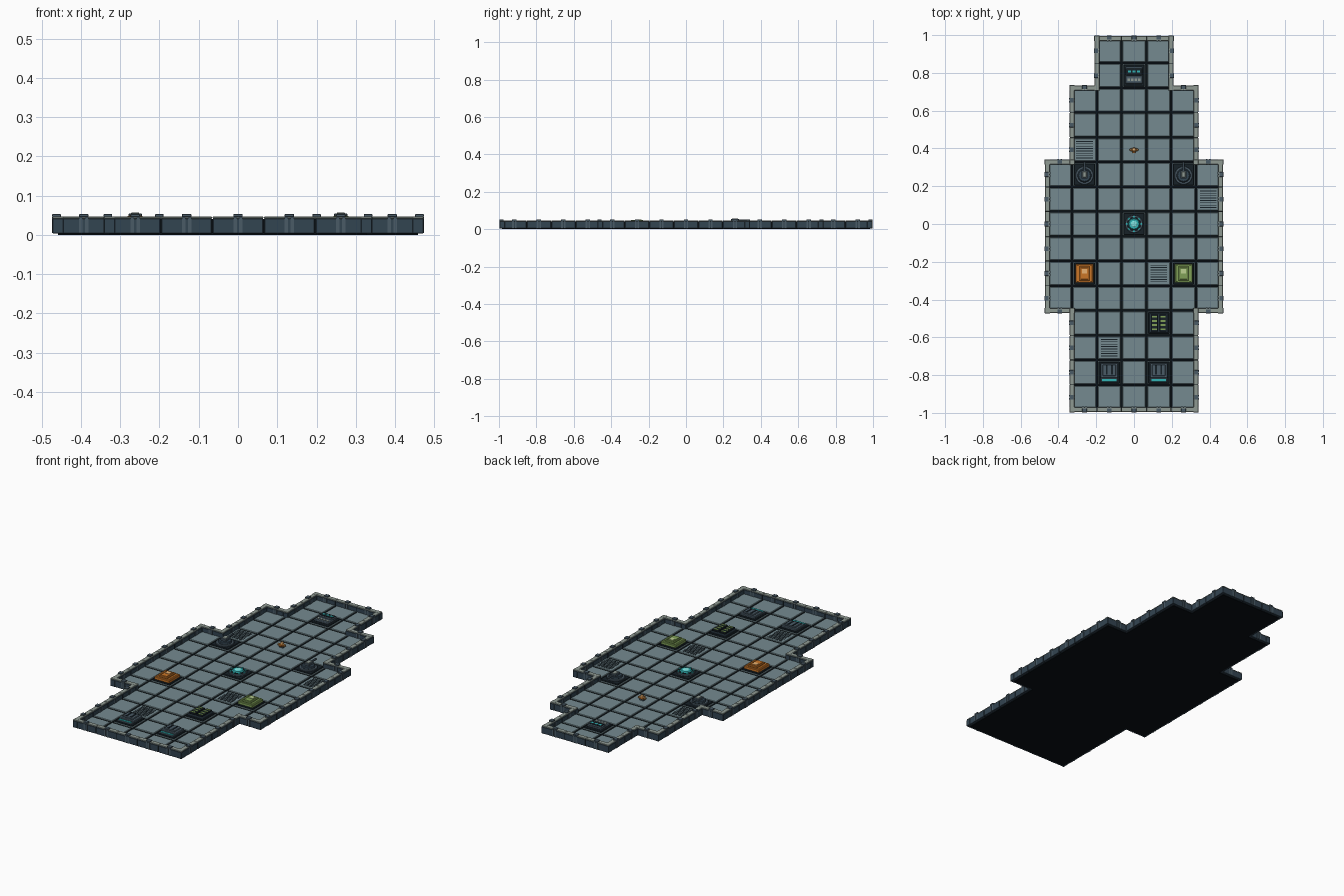
import bpy, bmesh, math
from mathutils import Matrix, Vector

if "Cube" in bpy.data.objects:
    bpy.data.objects.remove(bpy.data.objects["Cube"])

T = 0.131          # floor tile pitch
FLOOR = 0.018      # top of floor plates
mats = {}


def material(name, hexcode):
    lin = [(int(hexcode[i:i + 2], 16) / 255) ** 2.2 for i in (0, 2, 4)]
    m = bpy.data.materials.new(name)
    m.diffuse_color = (*lin, 1)
    m.use_nodes = True
    m.node_tree.nodes["Principled BSDF"].inputs["Base Color"].default_value = m.diffuse_color
    mats[name] = m


for n, h in dict(floor="74898f", wall="364652", dark="12181c", steel="4b5b66", trim="8d9891",
                 black="1d262c", orange="c9752b", amber="e8b070", green="7f9f58", pale="b9cf8f",
                 teal="35b3b5", glow="7fe0dc", tan="b98f5c").items():
    material(n, h)


class Part:
    """Collects boxes and cylinders into one named object."""

    def __init__(self, name, mat, bevel=0.0):
        self.name, self.mat, self.bevel, self.bm = name, mat, bevel, bmesh.new()

    def box(self, x, y, z0, z1, sx, sy, rot=0):
        m = (Matrix.Translation((x, y, (z0 + z1) / 2)) @ Matrix.Rotation(rot, 4, 'Z')
             @ Matrix.Diagonal((sx, sy, z1 - z0, 1)))
        bmesh.ops.create_cube(self.bm, size=1, matrix=m)
        return self

    def cyl(self, x, y, z0, z1, r, r2=None, n=16):
        bmesh.ops.create_cone(self.bm, cap_ends=True, segments=n, radius1=r,
                              radius2=r if r2 is None else r2, depth=z1 - z0,
                              matrix=Matrix.Translation((x, y, (z0 + z1) / 2)))
        return self

    def done(self):
        me = bpy.data.meshes.new(self.name)
        self.bm.to_mesh(me)
        self.bm.free()
        ob = bpy.data.objects.new(self.name, me)
        bpy.context.collection.objects.link(ob)
        me.materials.append(mats[self.mat])
        if self.bevel:
            b = ob.modifiers.new("bevel", 'BEVEL')
            b.width, b.segments = self.bevel, 1
        return ob


# Deck outline in tiles: half profile mirrored across x
half = [(1.5, 7.5), (1.5, 5.5), (2.5, 5.5), (2.5, 2.5), (3.5, 2.5), (3.5, -3.5), (2.5, -3.5), (2.5, -7.5)]
outline = half + [(-x, y) for x, y in reversed(half)]
slab = Part("base_slab", "dark")
face = slab.bm.faces.new([slab.bm.verts.new((x * T, y * T, 0)) for x, y in outline])
ext = bmesh.ops.extrude_face_region(slab.bm, geom=[face])
bmesh.ops.translate(slab.bm, vec=(0, 0, 0.013), verts=[v for v in ext["geom"] if isinstance(v, bmesh.types.BMVert)])
bmesh.ops.recalc_face_normals(slab.bm, faces=slab.bm.faces[:])
slab.done()


def half_width(row):
    return 1 if row >= 6 else 2 if row >= 3 else 3 if row >= -3 else 2


cells = {(c, r) for r in range(-7, 8) for c in range(-half_width(r), half_width(r) + 1)}

# Floor plates
plates = Part("floor_plates", "floor", 0.002)
for c, r in cells:
    plates.box(c * T, r * T, 0.010, FLOOR, T - 0.011, T - 0.011)
plates.done()

# Perimeter wall: panel, coping, double rib and cap for every exposed tile edge
panels = Part("wall_panels", "wall", 0.0015)
coping = Part("wall_coping", "trim", 0.001)
ribs = Part("wall_ribs", "steel")
caps = Part("wall_caps", "steel", 0.001)
core = Part("wall_seams", "dark")
for c, r in cells:
    for dx, dy in ((1, 0), (-1, 0), (0, 1), (0, -1)):
        if (c + dx, r + dy) in cells:
            continue
        x, y = (c + dx / 2) * T, (r + dy / 2) * T
        ax, ay = abs(dx), abs(dy)

        def edge(part, z0, z1, length, thick, out=0.0, along=0.0):
            part.box(x + dx * out + ay * along, y + dy * out + ax * along, z0, z1,
                     thick if ax else length, length if ax else thick)
        edge(panels, 0.004, 0.042, T - 0.003, 0.027)
        edge(core, 0.005, 0.041, T, 0.023)
        edge(coping, 0.042, 0.047, T - 0.002, 0.024)
        for s in (-1, 1):
            edge(ribs, 0.005, 0.046, 0.009, 0.031, 0, s * 0.0075)
        edge(caps, 0.046, 0.053, 0.024, 0.022, 0.004)
for x, y in outline:
    panels.box(x * T, y * T, 0.004, 0.042, 0.029, 0.029)
    coping.box(x * T, y * T, 0.042, 0.0475, 0.027, 0.027)
for p in (panels, coping, ribs, caps, core):
    p.done()

# Floor grilles
grille = Part("floor_grille_slats", "black")
for c, r in ((-2, 3), (3, 1), (1, -2), (-1, -5)):
    for i in range(8):
        grille.box(c * T, r * T + (i - 3.5) * 0.0125, FLOOR - 0.002, FLOOR + 0.0015, 0.088, 0.004)
grille.done()

# Dark mounting plate under every module
mounts = Part("module_mounts", "black", 0.003)
for c, r in ((0, 6), (2, 2), (-2, 2), (0, 0), (-2, -2), (2, -2), (1, -4), (-1, -6), (1, -6)):
    mounts.box(c * T, r * T, FLOOR - 0.002, 0.024, 0.112, 0.116)
mounts.done()

# Helm console: sloped bench, screen and keys
y = 6 * T
Part("console_body", "steel", 0.004).box(0, y, 0.023, 0.034, 0.092, 0.088).box(0, y + 0.02, 0.03, 0.041, 0.088, 0.044).done()
Part("console_panel", "black").box(0, y + 0.02, 0.04, 0.0425, 0.078, 0.034).done()
screen = Part("console_screen", "teal")
keys = Part("console_keys", "trim")
for i in range(3):
    screen.box((i - 1) * 0.024, y + 0.021, 0.042, 0.0435, 0.017, 0.012)
for i in range(4):
    keys.box((i - 1.5) * 0.019, y - 0.022, 0.033, 0.037, 0.012, 0.012)
screen.done()
keys.done()

# Turrets
ring = Part("turret_rings", "steel", 0.002)
head = Part("turret_heads", "wall", 0.003)
gun = Part("turret_barrels", "trim", 0.001)
for s in (-1, 1):
    x, y = s * 2 * T, 2 * T
    ring.cyl(x, y - 0.005, 0.023, 0.032, 0.048, n=20)
    head.cyl(x, y - 0.005, 0.031, 0.043, 0.038, 0.034, n=20)
    ring.box(x, y, 0.042, 0.055, 0.034, 0.044)
    gun.box(x, y, 0.054, 0.057, 0.02, 0.03)
    ring.box(x, y + 0.04, 0.044, 0.052, 0.012, 0.055)
for p in (ring, head, gun):
    p.done()

# Reactor core: ring of blocks round a glowing lens
Part("core_housing", "steel", 0.002).cyl(0, 0, 0.023, 0.034, 0.047, n=24).done()
Part("core_collar", "black").cyl(0, 0, 0.033, 0.037, 0.039, n=24).done()
Part("core_lens", "teal").cyl(0, 0, 0.036, 0.043, 0.031, 0.026, n=24).done()
Part("core_glow", "glow").cyl(0, 0, 0.042, 0.046, 0.018, 0.012, n=16).done()
lugs = Part("core_lugs", "teal", 0.001)
for i in range(8):
    a = i * math.pi / 4
    lugs.box(0.039 * math.cos(a), 0.039 * math.sin(a), 0.033, 0.040, 0.009, 0.011, a)
lugs.done()

# Cargo modules: coloured crate with side rails and a bright lid
for s, name, col, lid in ((-1, "left_crate", "orange", "amber"), (1, "right_crate", "green", "pale")):
    x, y = s * 2 * T, -2 * T
    body = Part(name, col, 0.003).box(x, y, 0.023, 0.039, 0.094, 0.098)
    body.box(x, y, 0.038, 0.046, 0.052, 0.08)
    for k in (-1, 1):
        body.box(x + k * 0.036, y, 0.038, 0.042, 0.010, 0.09)
    body.done()
    Part(name + "_lid", col, 0.001).box(x, y, 0.045, 0.049, 0.038, 0.062).done()
    Part(name + "_light", lid).box(x, y + 0.012, 0.048, 0.051, 0.026, 0.026).done()

# Battery bank: two columns of green cells
x, y = T, -4 * T
Part("battery_case", "wall", 0.003).box(x, y, 0.023, 0.034, 0.098, 0.102).done()
stack = Part("battery_racks", "black", 0.002)
bars = Part("battery_cells", "green")
for k in (-1, 1):
    stack.box(x + k * 0.023, y, 0.033, 0.042, 0.038, 0.092)
    for i in range(4):
        bars.box(x + k * 0.023, y + (i - 1.5) * 0.022, 0.041, 0.044, 0.028, 0.009)
stack.done()
bars.done()

# Engines: finned block with a glowing exhaust strip at the rear
block = Part("engine_blocks", "steel", 0.003)
fins = Part("engine_fins", "black")
strip = Part("engine_exhausts", "teal")
for s in (-1, 1):
    x, y = s * T, -6 * T
    block.box(x, y + 0.01, 0.023, 0.037, 0.094, 0.08)
    block.box(x, y + 0.012, 0.036, 0.044, 0.07, 0.06)
    block.box(x, y - 0.041, 0.023, 0.030, 0.09, 0.022)
    for k in (-1, 1):
        fins.box(x + k * 0.014, y + 0.014, 0.043, 0.046, 0.009, 0.05)
    strip.box(x, y - 0.041, 0.029, 0.033, 0.076, 0.011)
for p in (block, fins, strip):
    p.done()

# Small crew figure
y = 3 * T
Part("crew_legs", "steel").box(-0.007, y, FLOOR, 0.027, 0.010, 0.012).box(0.007, y, FLOOR, 0.027, 0.010, 0.012).done()
Part("crew_torso", "orange", 0.002).box(0, y, 0.026, 0.038, 0.026, 0.018).box(0, y - 0.013, 0.028, 0.037, 0.017, 0.010).done()
Part("crew_arms", "tan", 0.001).box(-0.018, y, 0.027, 0.037, 0.009, 0.012).box(0.018, y, 0.027, 0.037, 0.009, 0.012).done()
Part("crew_head", "amber").cyl(0, y + 0.002, 0.038, 0.047, 0.011, 0.008, n=8).done()
